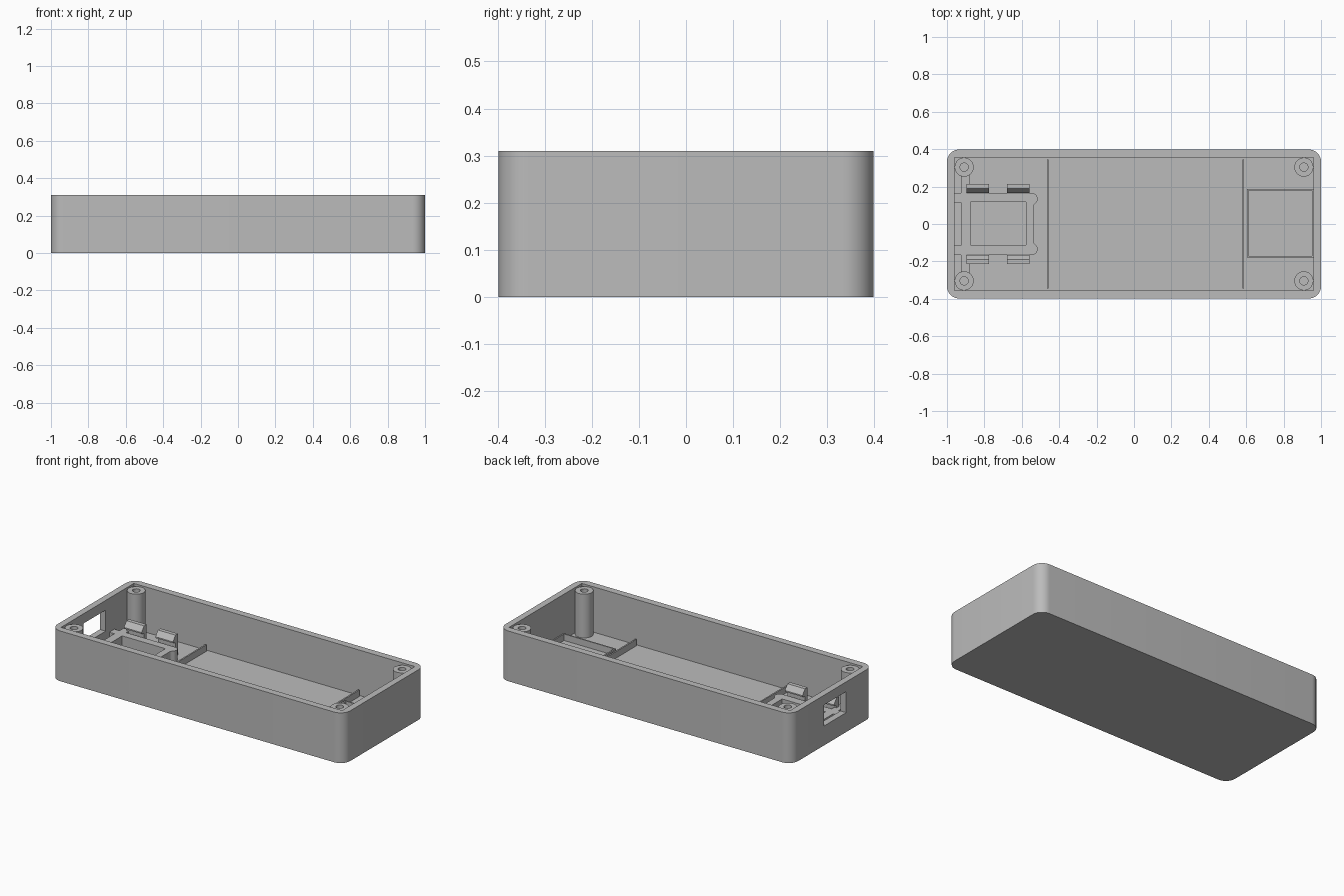
import bpy, bmesh
from math import cos, sin, pi, radians
from mathutils import Vector

if "Cube" in bpy.data.objects:
    bpy.data.objects.remove(bpy.data.objects["Cube"])

grey = bpy.data.materials.new("grey plastic")
grey.use_nodes = True
COLOUR = (0.5, 0.5, 0.5, 1)
grey.diffuse_color = COLOUR
grey.node_tree.nodes["Principled BSDF"].inputs["Base Color"].default_value = COLOUR

FLOOR = 0.03


def extrude(name, points, shift):
    """Solid made by sweeping a closed outline along a straight line."""
    bm = bmesh.new()
    face = bm.faces.new([bm.verts.new(p) for p in points])
    swept = bmesh.ops.extrude_face_region(bm, geom=[face])["geom"]
    bmesh.ops.translate(bm, vec=Vector(shift),
                        verts=[v for v in swept if isinstance(v, bmesh.types.BMVert)])
    bmesh.ops.recalc_face_normals(bm, faces=bm.faces)
    mesh = bpy.data.meshes.new(name)
    bm.to_mesh(mesh)
    bm.free()
    mesh.materials.append(grey)
    obj = bpy.data.objects.new(name, mesh)
    bpy.context.collection.objects.link(obj)
    return obj


def prism(name, outline, z0, z1):
    return extrude(name, [(x, y, z0) for x, y in outline], (0, 0, z1 - z0))


def box(name, x0, x1, y0, y1, z0, z1):
    return prism(name, [(x0, y0), (x1, y0), (x1, y1), (x0, y1)], z0, z1)


def arc(cx, cy, r, start, end, steps):
    angles = [radians(start + (end - start) * i / steps) for i in range(steps + 1)]
    return [(cx + r * cos(a), cy + r * sin(a)) for a in angles]


def cut(obj, cutter):
    mod = obj.modifiers.new("cut", "BOOLEAN")
    mod.operation = "DIFFERENCE"
    mod.solver = "EXACT"
    mod.object = cutter
    bpy.context.view_layer.objects.active = obj
    bpy.ops.object.modifier_apply(modifier=mod.name)
    bpy.data.objects.remove(cutter)


def smooth(obj):
    bpy.ops.object.select_all(action="DESELECT")
    obj.select_set(True)
    bpy.context.view_layer.objects.active = obj
    bpy.ops.object.shade_smooth_by_angle(angle=radians(30))


# Open tray with rounded vertical corners and a port opening in one end
R = 0.065
W, D, H = 1.0, 0.398, 0.31
outline = []
for i, (sx, sy) in enumerate([(1, 1), (-1, 1), (-1, -1), (1, -1)]):
    outline += arc(sx * (W - R), sy * (D - R), R, 90 * i, 90 * i + 90, 10)
tray = prism("tray", outline, 0, H)
cut(tray, box("cavity", -0.96, 0.96, -0.355, 0.355, FLOOR, 0.5))
cut(tray, box("port_opening", -1.1, -0.9, -0.135, 0.08, 0.12, 0.25))
smooth(tray)

# Corner screw posts
for sx, side in ((-1, "right"), (1, "left")):
    for sy, end in ((-1, "front"), (1, "back")):
        x, y = sx * 0.908, sy * 0.304
        post = prism(f"screw_post_{end}_{side}", arc(x, y, 0.051, 0, 348.75, 31),
                     FLOOR - 0.005, 0.3)
        cut(post, prism("screw_hole", arc(x, y, 0.022, 0, 345, 23), 0.08, 0.4))
        smooth(post)

# Raised board support with a window, rounded ears and arms to the posts
half = [(-0.535, 0.1)] + arc(-0.545, 0.135, 0.03, -60, 90, 8)
half += [(-0.88, 0.165), (-0.88, 0.262), (-0.925, 0.262), (-0.925, 0.165),
         (-0.96, 0.165), (-0.96, 0.115), (-0.925, 0.115)]
support = prism("board_support", half + [(x, -y) for x, y in reversed(half)],
                FLOOR - 0.005, 0.1)
cut(support, box("window", -0.873, -0.578, -0.113, 0.117, 0, 0.2))
smooth(support)

# Snap clips either side of the board
clip_profile = [(0.215, 0.025), (0.215, 0.16), (0.19, 0.16), (0.165, 0.128),
                (0.165, 0.12), (0.19, 0.112), (0.19, 0.025)]
for sy, end in ((-1, "front"), (1, "back")):
    for x, place in ((-0.895, "outer"), (-0.68, "inner")):
        extrude(f"clip_{end}_{place}",
                [(x, sy * y, z) for y, z in clip_profile], (0.12, 0, 0))

# Low ribs across the floor
for name, x in (("right_rib", -0.465), ("left_rib", 0.58)):
    box(name, x, x + 0.009, -0.346, 0.346, FLOOR - 0.005, 0.07)

# Thin rectangular pocket wall at the other end
pocket = box("pocket_wall", 0.603, 0.959, -0.178, 0.187, FLOOR - 0.005, 0.07)
cut(pocket, box("pocket_inside", 0.612, 0.952, -0.17, 0.179, 0, 0.2))
